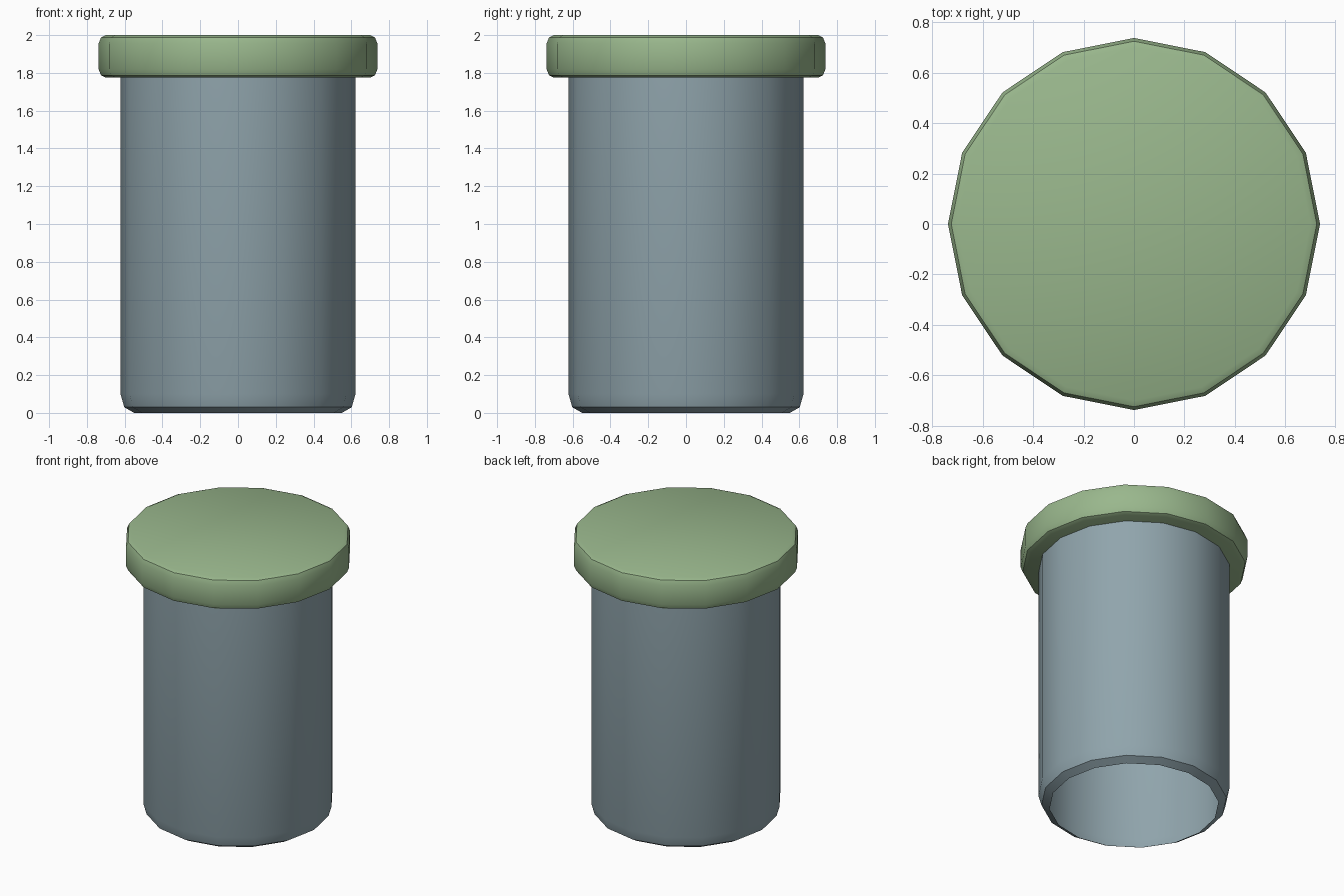
import bpy
import math

if "Cube" in bpy.data.objects:
    bpy.data.objects.remove(bpy.data.objects["Cube"])

SIDES = 16


def material(name, colour):
    m = bpy.data.materials.new(name)
    m.diffuse_color = (*colour, 1.0)
    m.use_nodes = True
    m.node_tree.nodes["Principled BSDF"].inputs["Base Color"].default_value = m.diffuse_color
    return m


def lathe(name, profile, mat, cap_first=False, cap_last=False):
    """Revolve (radius, height) points, listed bottom to top, around z."""
    verts = [(r * math.cos(2 * math.pi * i / SIDES),
              r * math.sin(2 * math.pi * i / SIDES), z)
             for r, z in profile for i in range(SIDES)]
    faces = []
    for k in range(len(profile) - 1):
        a, b = k * SIDES, (k + 1) * SIDES
        for i in range(SIDES):
            j = (i + 1) % SIDES
            faces.append((a + i, a + j, b + j, b + i))
    if cap_first:
        faces.append(tuple(reversed(range(SIDES))))
    if cap_last:
        top = (len(profile) - 1) * SIDES
        faces.append(tuple(range(top, top + SIDES)))
    mesh = bpy.data.meshes.new(name)
    mesh.from_pydata(verts, [], faces)
    mesh.materials.append(mat)
    obj = bpy.data.objects.new(name, mesh)
    bpy.context.collection.objects.link(obj)
    bpy.ops.object.select_all(action='DESELECT')
    obj.select_set(True)
    bpy.context.view_layer.objects.active = obj
    bpy.ops.object.shade_smooth_by_angle(angle=math.radians(30))
    return obj


blue_grey = material("blue_grey", (0.28, 0.375, 0.415))
soft_green = material("soft_green", (0.32, 0.475, 0.265))

# Hollow body, open at the bottom with a turned-in lip
lathe("body", [(0.55, 0.0), (0.602, 0.03), (0.622, 0.10), (0.622, 1.78)],
      blue_grey)

# Wider rounded cap
lathe("cap", [(0.70, 1.775), (0.725, 1.787), (0.738, 1.82),
              (0.738, 1.955), (0.725, 1.988), (0.70, 2.0)],
      soft_green, cap_first=True, cap_last=True)
